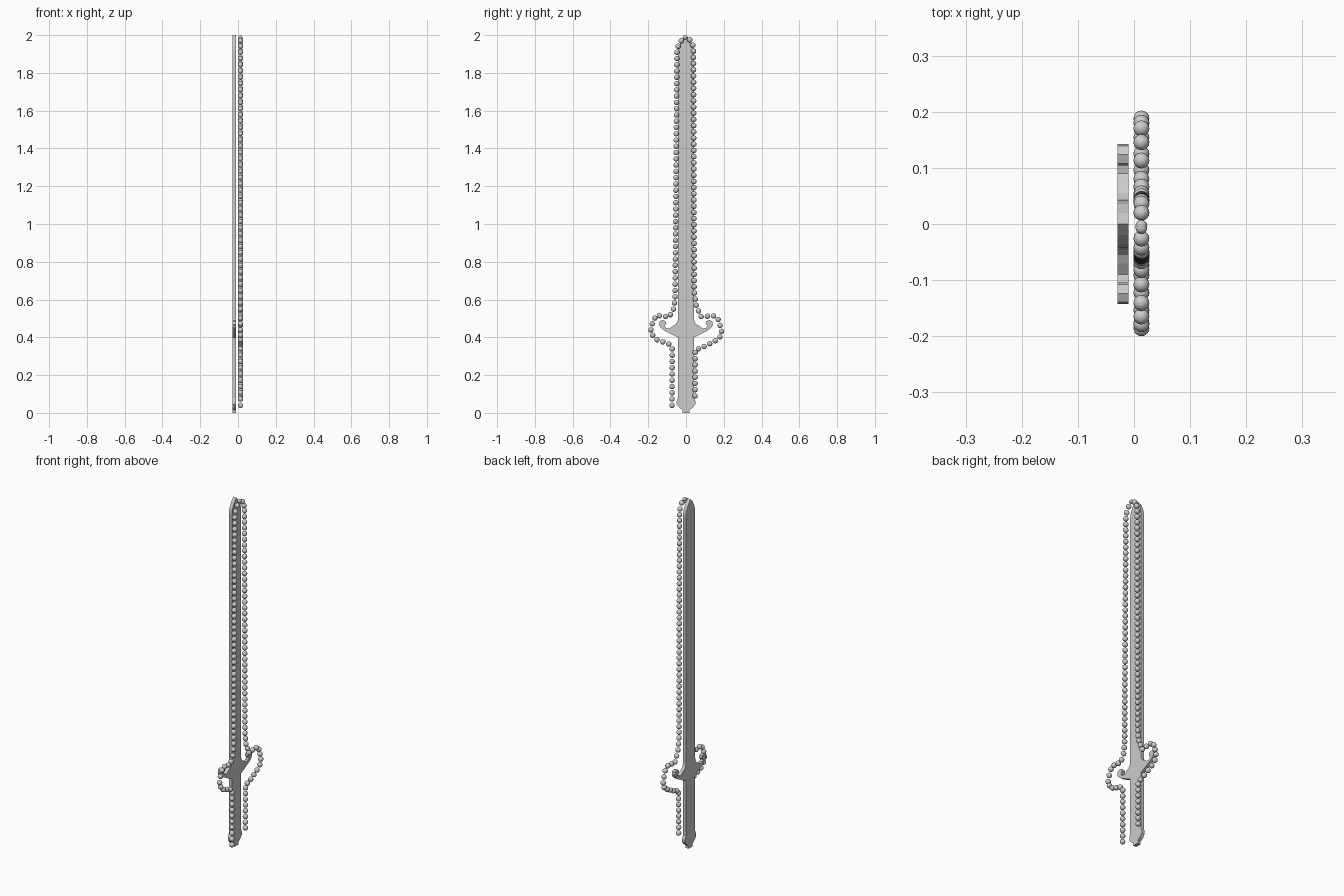
import bpy, bmesh
from mathutils import Vector

if "Cube" in bpy.data.objects:
    bpy.data.objects.remove(bpy.data.objects["Cube"])

X_BACK, X_FRONT = -0.029, -0.010


def plate(name, half):
    """Extrude a half profile (y, z), mirrored about y = 0, into a flat plate."""
    pts = list(half) + [(-y, z) for y, z in reversed(half) if abs(y) > 1e-6]
    bm = bmesh.new()
    face = bm.faces.new([bm.verts.new((X_BACK, y, z)) for y, z in pts])
    ext = bmesh.ops.extrude_face_region(bm, geom=[face])
    moved = [g for g in ext["geom"] if isinstance(g, bmesh.types.BMVert)]
    bmesh.ops.translate(bm, verts=moved, vec=(X_FRONT - X_BACK, 0, 0))
    bmesh.ops.recalc_face_normals(bm, faces=bm.faces)
    mesh = bpy.data.meshes.new(name)
    bm.to_mesh(mesh)
    bm.free()
    obj = bpy.data.objects.new(name, mesh)
    bpy.context.collection.objects.link(obj)


def resample(path, step):
    """Evenly spaced points along a polyline."""
    pts = [Vector(p) for p in path]
    total = sum((b - a).length for a, b in zip(pts, pts[1:]))
    count = round(total / step)
    out = []
    for i in range(count + 1):
        d = total * i / count
        for a, b in zip(pts, pts[1:]):
            seg = (b - a).length
            if d <= seg + 1e-6:
                out.append(a.lerp(b, d / seg))
                break
            d -= seg
    return out


def beads(name, path, step=0.033, radius=0.0142):
    """String of small balls following a (y, z) path."""
    bm = bmesh.new()
    for p in resample(path, step):
        made = bmesh.ops.create_uvsphere(bm, u_segments=16, v_segments=10, radius=radius)
        bmesh.ops.translate(bm, verts=made["verts"], vec=(0.0132, p.x, p.y))
    for f in bm.faces:
        f.smooth = True
    mesh = bpy.data.meshes.new(name)
    bm.to_mesh(mesh)
    bm.free()
    obj = bpy.data.objects.new(name, mesh)
    bpy.context.collection.objects.link(obj)


# Blade with a rounded point
plate("blade", [(0.042, 0.50), (0.042, 1.92), (0.036, 1.948), (0.02, 1.978), (0, 2.0)])

# Cross guard with curled ends
plate("cross_guard", [
    (0.042, 0.40), (0.075, 0.415), (0.115, 0.436), (0.135, 0.452), (0.143, 0.468),
    (0.139, 0.485), (0.124, 0.492), (0.108, 0.486), (0.104, 0.472), (0.114, 0.461),
    (0.108, 0.45), (0.09, 0.446), (0.07, 0.46), (0.055, 0.468), (0.045, 0.482), (0.042, 0.50)])

# Grip, pommel and end nub
plate("grip_and_pommel", [
    (0.018, 0.0), (0.018, 0.015), (0.036, 0.028), (0.049, 0.045), (0.049, 0.062),
    (0.042, 0.08), (0.042, 0.40)])

# Beaded outline, one string per side
beads("left_bead_string", [
    (-0.074, 0.04), (-0.073, 0.34), (-0.085, 0.362), (-0.155, 0.388), (-0.189, 0.425),
    (-0.178, 0.475), (-0.158, 0.516), (-0.088, 0.508), (-0.066, 0.55), (-0.058, 0.60),
    (-0.048, 1.93), (-0.026, 1.97)])
beads("right_bead_string", [
    (0.048, 0.09), (0.049, 0.335), (0.08, 0.343), (0.16, 0.385), (0.188, 0.41),
    (0.188, 0.44), (0.168, 0.502), (0.145, 0.514), (0.08, 0.51), (0.055, 0.565),
    (0.044, 0.64), (0.040, 1.94), (0.020, 1.975)])
beads("tip_bead", [(-0.007, 1.988), (-0.003, 1.988)], step=0.004, radius=0.0105)
